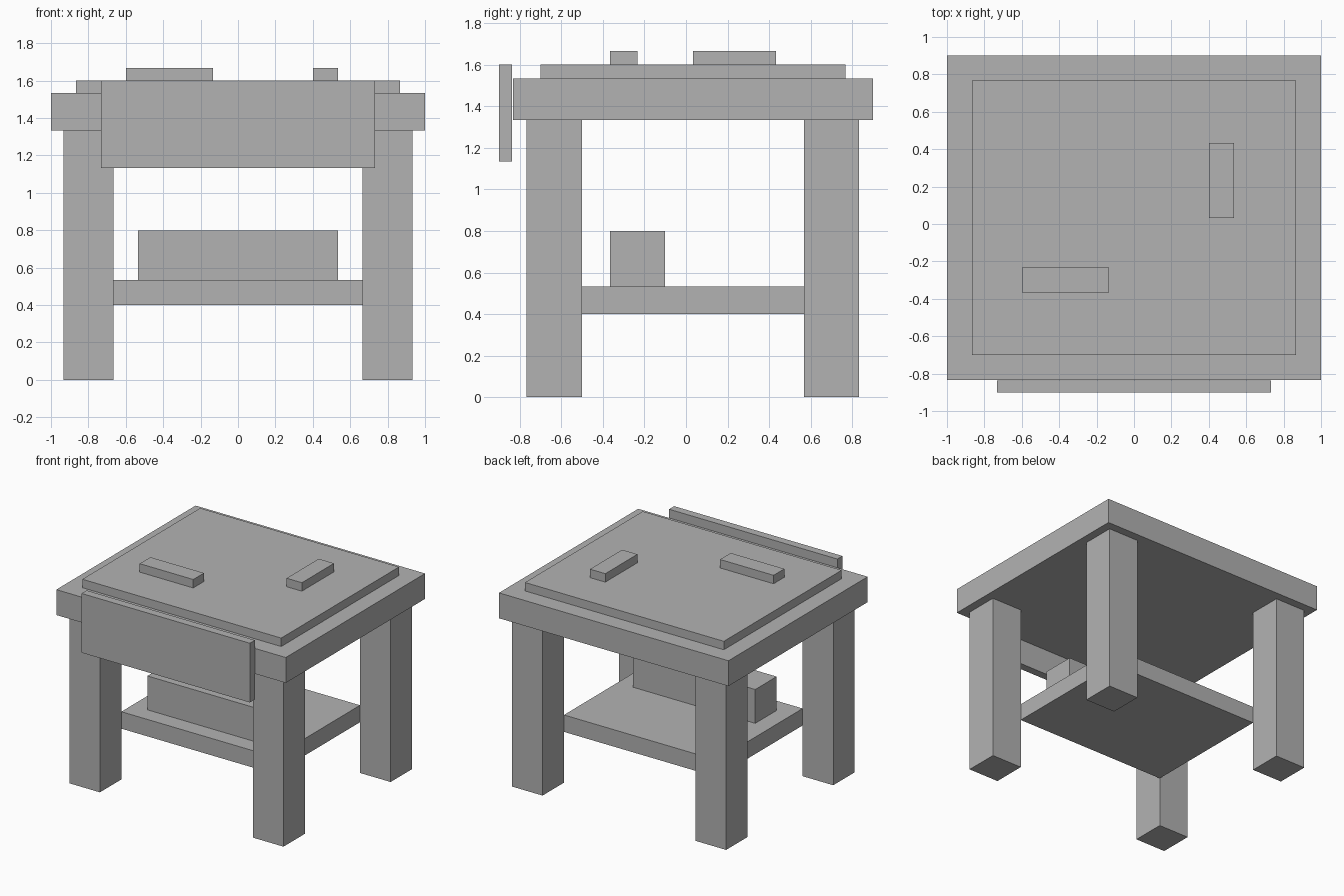
import bpy

if "Cube" in bpy.data.objects:
    bpy.data.objects.remove(bpy.data.objects["Cube"])

grey = bpy.data.materials.new("plain grey")
grey.diffuse_color = (0.448, 0.448, 0.448, 1)
grey.use_nodes = True
grey.node_tree.nodes["Principled BSDF"].inputs["Base Color"].default_value = grey.diffuse_color

U = 1 / 15  # building unit


def box(name, x, y, z):
    """Box from (min, max) ranges given in building units."""
    bpy.ops.mesh.primitive_cube_add(size=1)
    ob = bpy.context.object
    ob.name = name
    ob.location = [(a + b) / 2 * U for a, b in (x, y, z)]
    ob.scale = [(b - a) * U for a, b in (x, y, z)]
    bpy.ops.object.transform_apply(location=True, rotation=False, scale=True)
    ob.data.materials.append(grey)
    return ob


# Four legs
for side, x in (("left", (-14, -10)), ("right", (10, 14))):
    for end, y in (("front", (-11.5, -7.5)), ("back", (8.5, 12.5))):
        box(f"{end}_{side}_leg", x, y, (0, 20))

# Table top with raised mat and hanging front panel
box("table_top", (-15, 15), (-12.5, 13.5), (20, 23))
box("top_mat", (-13, 13), (-10.5, 11.5), (23, 24))
box("front_panel", (-11, 11), (-13.5, -12.55), (17, 24))

# Lower shelf and the box standing on it
box("shelf", (-10, 10), (-7.5, 8.5), (6, 8))
box("shelf_box", (-8, 8), (-5.5, -1.5), (8, 12))

# Small bars lying on the mat
box("long_bar", (-9, -2), (-5.5, -3.5), (24, 25))
box("short_bar", (6, 8), (0.5, 6.5), (24, 25))
